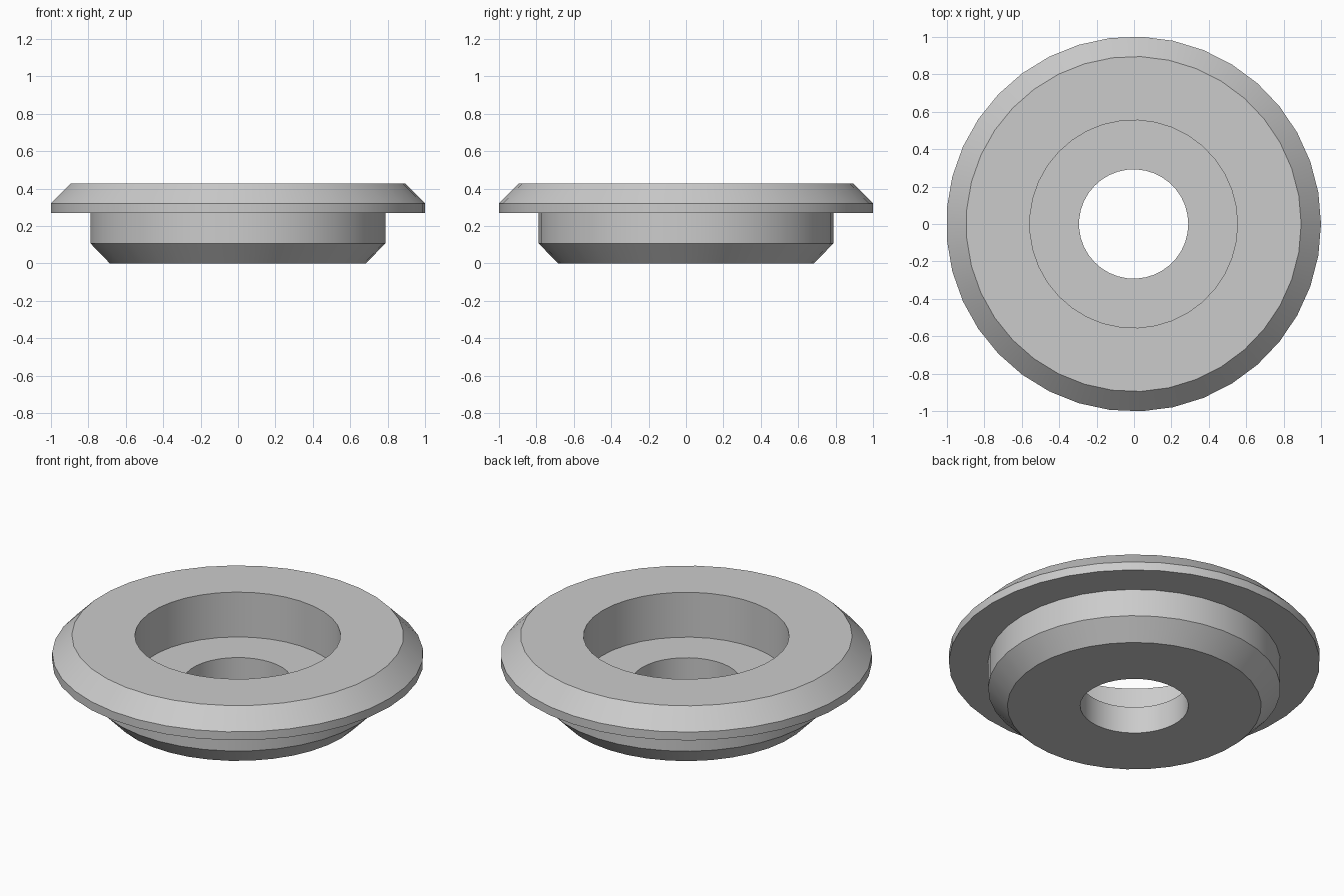
import bpy
import bmesh
import math

cube = bpy.data.objects.get("Cube")
if cube:
    bpy.data.objects.remove(cube, do_unlink=True)

SEGMENTS = 37
OFFSET_X = -0.002  # odd side count, so recentre the bounds

# Closed cross-section (radius, height), from the bore around the outside
PROFILE = [
    (0.292, 0.0), (0.685, 0.0),       # underside
    (0.789, 0.107), (0.789, 0.27),    # lower chamfer and body
    (1.001, 0.27), (1.001, 0.32),     # flange
    (0.895, 0.427), (0.555, 0.427),   # upper chamfer and top face
    (0.555, 0.16), (0.292, 0.16),     # counterbore and its floor
]


def lathe(name, profile, material):
    """Revolve a closed profile around the z axis."""
    bm = bmesh.new()
    rings = []
    for i in range(SEGMENTS):
        a = math.tau * i / SEGMENTS
        rings.append([bm.verts.new((r * math.cos(a) + OFFSET_X, r * math.sin(a), z))
                      for r, z in profile])
    n = len(profile)
    for i, ring in enumerate(rings):
        after = rings[(i + 1) % SEGMENTS]
        for j in range(n):
            k = (j + 1) % n
            bm.faces.new((ring[j], after[j], after[k], ring[k]))
    bmesh.ops.recalc_face_normals(bm, faces=bm.faces)
    mesh = bpy.data.meshes.new(name)
    bm.to_mesh(mesh)
    bm.free()
    mesh.materials.append(material)
    obj = bpy.data.objects.new(name, mesh)
    bpy.context.collection.objects.link(obj)
    return obj


# Plain grey material
grey = bpy.data.materials.new("light_grey")
grey.use_nodes = True
grey.diffuse_color = (0.6, 0.6, 0.6, 1)
grey.node_tree.nodes["Principled BSDF"].inputs["Base Color"].default_value = (0.6, 0.6, 0.6, 1)

# Flanged bushing with smooth walls and sharp rims
bushing = lathe("flanged_bushing", PROFILE, grey)
bpy.ops.object.select_all(action="DESELECT")
bushing.select_set(True)
bpy.context.view_layer.objects.active = bushing
bpy.ops.object.shade_smooth_by_angle(angle=math.radians(30))
